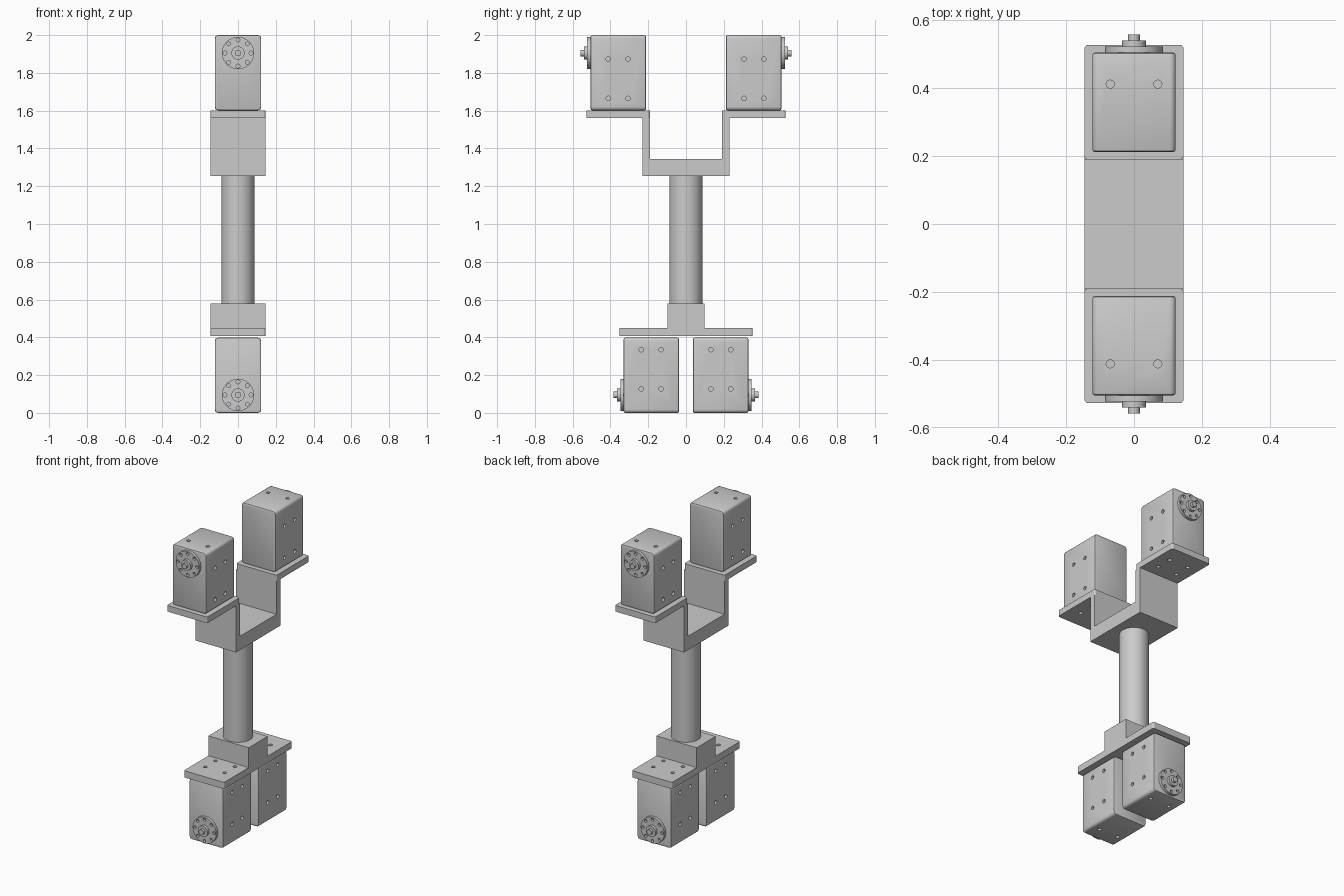
import bpy, bmesh, math
from mathutils import Matrix, Vector

cube = bpy.data.objects.get("Cube")
if cube:
    bpy.data.objects.remove(cube)

grey = bpy.data.materials.new("plain_grey")
grey.use_nodes = True
GREY = (0.6, 0.6, 0.6, 1)
grey.diffuse_color = GREY
grey.node_tree.nodes["Principled BSDF"].inputs["Base Color"].default_value = GREY


def finish(name, bm):
    mesh = bpy.data.meshes.new(name)
    bm.to_mesh(mesh)
    bm.free()
    mesh.materials.append(grey)
    obj = bpy.data.objects.new(name, mesh)
    bpy.context.scene.collection.objects.link(obj)
    return obj


def activate(obj):
    bpy.ops.object.select_all(action='DESELECT')
    obj.select_set(True)
    bpy.context.view_layer.objects.active = obj


def smooth(obj):
    activate(obj)
    bpy.ops.object.shade_smooth_by_angle(angle=math.radians(30))


def add_box(bm, x, y0, y1, z0, z1):
    m = Matrix.Translation((0, (y0 + y1) / 2, (z0 + z1) / 2)) @ Matrix.Diagonal((2 * x, y1 - y0, z1 - z0, 1))
    bmesh.ops.create_cube(bm, size=1, matrix=m)


def add_cylinder(bm, start, end, radius, sides=32):
    a, b = Vector(start), Vector(end)
    turn = (b - a).to_track_quat('Z', 'Y').to_matrix().to_4x4()
    bmesh.ops.create_cone(bm, cap_ends=True, segments=sides, radius1=radius, radius2=radius,
                          depth=(b - a).length, matrix=Matrix.Translation((a + b) / 2) @ turn)


def round_edges(bm, axis, radius, segments=4):
    def along(e):
        d = e.verts[1].co - e.verts[0].co
        return abs(d[axis]) > 0.99 * d.length
    bmesh.ops.bevel(bm, geom=[e for e in bm.edges if along(e)], offset=radius,
                    segments=segments, affect='EDGES', profile=0.5)


def box(name, x, y0, y1, z0, z1, corner=0):
    bm = bmesh.new()
    add_box(bm, x, y0, y1, z0, z1)
    if corner:
        round_edges(bm, 2, corner)
    return finish(name, bm)


def drill(obj, holes, radius):
    bm = bmesh.new()
    for start, end in holes:
        add_cylinder(bm, start, end, radius, 16)
    cutter = finish("hole_cutter", bm)
    cutter.hide_render = True
    mod = obj.modifiers.new("holes", 'BOOLEAN')
    mod.operation, mod.solver, mod.object = 'DIFFERENCE', 'EXACT', cutter
    activate(obj)
    bpy.ops.object.modifier_apply(modifier=mod.name)
    bpy.data.objects.remove(cutter)


HOLE_Y = (-0.412, -0.307)
DROP = 0.175          # how far the lower motors sit closer together
FRONT, BACK = -0.505, -0.212
SHAFT_Z = 1.905

# Motor body: box with rounded long edges and softened ends
bm = bmesh.new()
add_box(bm, 0.123, FRONT, BACK, 1.602, 2.0)
round_edges(bm, 1, 0.018)
ends = {e for f in bm.faces if abs(f.normal.y) > 0.9 for e in f.edges}
bmesh.ops.bevel(bm, geom=list(ends), offset=0.008, segments=2, affect='EDGES', profile=0.5)
body = finish("upper_front_motor", bm)
holes = [((s * 0.10, y, z), (s * 0.15, y, z)) for s in (-1, 1) for y in HOLE_Y for z in (1.665, 1.873)]
holes += [((s * 0.07, HOLE_Y[0], 1.975), (s * 0.07, HOLE_Y[0], 2.03)) for s in (-1, 1)]
drill(body, holes, 0.012)
smooth(body)

# Motor output disc with a ring of holes
bm = bmesh.new()
add_cylinder(bm, (0, FRONT + 0.003, SHAFT_Z), (0, -0.523, SHAFT_Z), 0.085, 48)
disc = finish("upper_front_disc", bm)
ring = []
for i in range(8):
    a = i * math.pi / 4
    x, z = 0.069 * math.cos(a), SHAFT_Z + 0.069 * math.sin(a)
    ring.append(((x, -0.508, z), (x, -0.54, z)))
drill(disc, ring, 0.01)
smooth(disc)

# Stepped hub and shaft tip
bm = bmesh.new()
add_cylinder(bm, (0, -0.52, SHAFT_Z), (0, -0.541, SHAFT_Z), 0.035)
add_cylinder(bm, (0, -0.538, SHAFT_Z), (0, -0.558, SHAFT_Z), 0.017)
hub = finish("upper_front_hub", bm)
smooth(hub)

# Repeat the motor at the back and, turned over, below
half_turn = Matrix.Rotation(math.pi, 4, 'Z')
turn_over = (Matrix.Translation((0, DROP, 1)) @ Matrix.Rotation(math.pi, 4, 'Y')
             @ Matrix.Translation((0, 0, -1)))
for part in (body, disc, hub):
    kind = part.name.split("_")[-1]
    for place, m in (("upper_back", half_turn), ("lower_front", turn_over),
                     ("lower_back", half_turn @ turn_over)):
        copy = bpy.data.objects.new(place + "_" + kind, part.data)
        copy.matrix_world = m
        bpy.context.scene.collection.objects.link(copy)

# Central tube
bm = bmesh.new()
add_cylinder(bm, (0, 0, 0.575), (0, 0, 1.26), 0.088, 48)
smooth(finish("central_tube", bm))

# Upper bracket: base, two walls and two drilled flanges
W = 0.146
box("upper_bracket_base", W, -0.23, 0.23, 1.255, 1.345)
for side, s in (("front", -1), ("back", 1)):
    lo, hi = sorted((s * 0.19, s * 0.23))
    box(side + "_bracket_wall", W, lo, hi, 1.345, 1.56)
    lo, hi = sorted((s * 0.19, s * 0.528))
    flange = box(side + "_bracket_flange", W, lo, hi, 1.56, 1.6, 0.012)
    drill(flange, [((x, -s * y, 1.5), (x, -s * y, 1.65)) for x in (-0.07, 0.07) for y in HOLE_Y], 0.012)

# Lower bracket: drilled plate and raised block
plate = box("lower_bracket_plate", W, -0.353, 0.353, 0.406, 0.45, 0.012)
drill(plate, [((x, s * (y + DROP), 0.35), (x, s * (y + DROP), 0.5))
              for x in (-0.07, 0.07) for s in (-1, 1) for y in HOLE_Y], 0.012)
box("lower_bracket_block", W, -0.098, 0.098, 0.45, 0.58)
